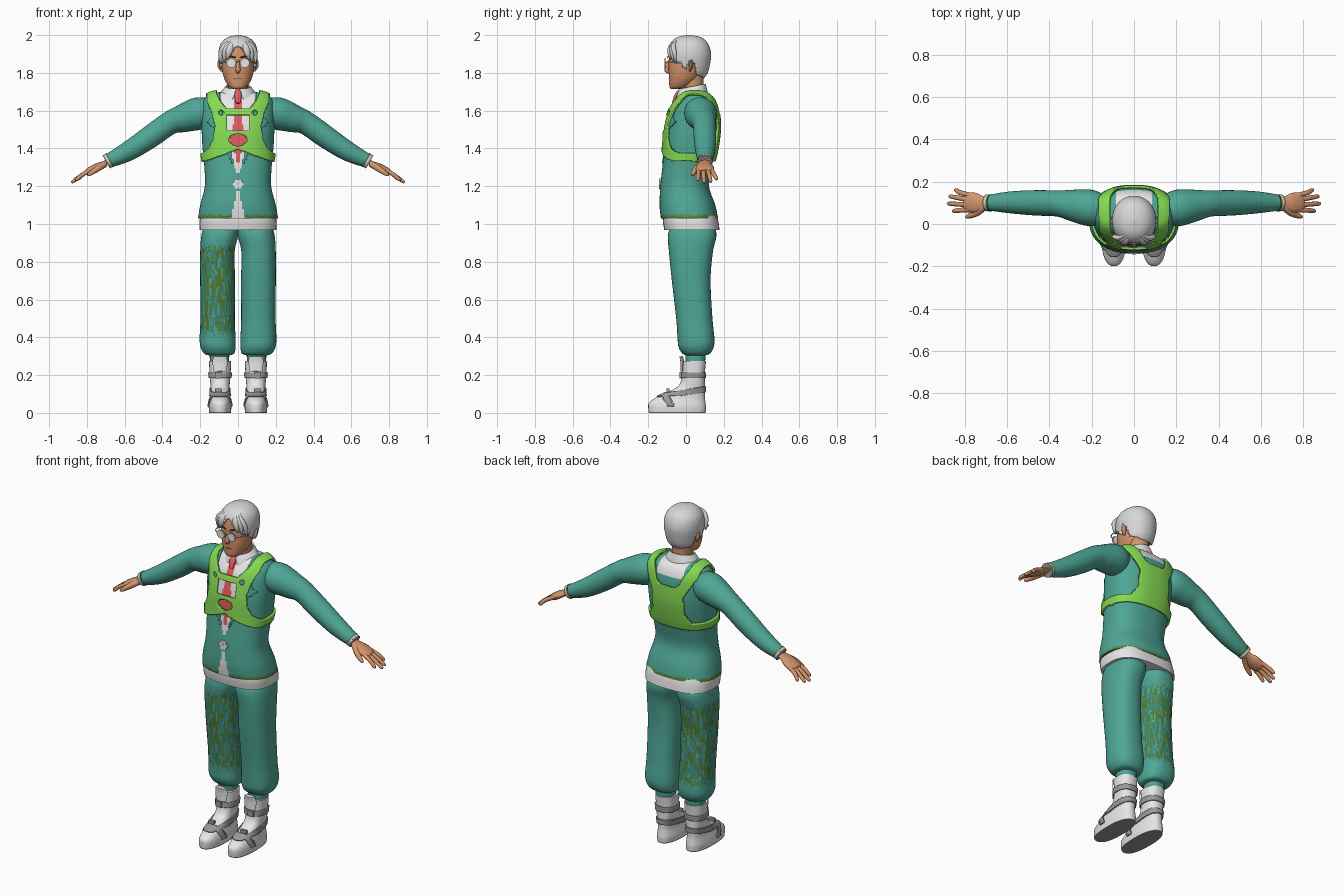
import bpy, bmesh, math, random
from mathutils import Vector

random.seed(4)
cube = bpy.data.objects.get("Cube")
if cube:
    bpy.data.objects.remove(cube)

COLOURS = {
    "teal": (.078, .385, .305), "lime": (.24, .71, .085), "white": (.8, .8, .8),
    "hair_grey": (.68, .68, .69), "skin": (.66, .3, .15), "red": (.75, .11, .115),
    "olive": (.09, .2, .025), "blue_teal": (.045, .26, .25),
    "strap_grey": (.32, .32, .33), "dark_brown": (.1, .05, .03)}
MATS = {}
for key, rgb in COLOURS.items():
    m = bpy.data.materials.new(key)
    m.use_nodes = True
    m.diffuse_color = (*rgb, 1)
    m.node_tree.nodes["Principled BSDF"].inputs["Base Color"].default_value = (*rgb, 1)
    MATS[key] = m


def lerp(v, table):
    """Piecewise linear lookup."""
    if v <= table[0][0]:
        return table[0][1]
    for (a, fa), (b, fb) in zip(table, table[1:]):
        if v <= b:
            return fa + (fb - fa) * (v - a) / (b - a)
    return table[-1][1]


def smooth_rings(rings, rows):
    """Catmull-Rom sampling of a list of ring tuples."""
    n = len(rings) - 1
    for k in range(rows + 1):
        i = min(int(k * n / rows), n - 1)
        t = k * n / rows - i
        quad = [rings[max(0, min(n, i + d))] for d in (-1, 0, 1, 2)]
        yield [.5 * (2 * b + (c - a) * t + (2 * a - 5 * b + 4 * c - d) * t * t
                     + (3 * b - a - 3 * c + d) * t ** 3) for a, b, c, d in zip(*quad)]


def skin_rings(name, loops, colours, pick=None, keep=None, off=0, thick=0):
    """Join point loops into a closed surface; optionally offset, trim and colour it by rule."""
    bm = bmesh.new()
    rows = [[bm.verts.new(p) for p in loop] for loop in loops]
    n = len(rows[0])
    columns = {}
    for a, b in zip(rows, rows[1:]):
        for j in range(n):
            k = (j + 1) % n
            columns[bm.faces.new((a[j], a[k], b[k], b[j]))] = j
    columns[bm.faces.new(rows[0][::-1])] = 0
    columns[bm.faces.new(rows[-1])] = 0
    bm.normal_update()
    if off:
        for v, normal in [(v, v.normal.copy()) for v in bm.verts]:
            v.co += normal * off
    if pick:
        for f, j in columns.items():
            f.material_index = colours.index(pick(f.calc_center_median(), j))
    if keep:
        lost = [f for f in bm.faces if not keep(f.calc_center_median())]
        bmesh.ops.delete(bm, geom=lost, context="FACES")
    mesh = bpy.data.meshes.new(name)
    bm.to_mesh(mesh)
    bm.free()
    ob = bpy.data.objects.new(name, mesh)
    bpy.context.collection.objects.link(ob)
    for c in colours:
        mesh.materials.append(MATS[c])
    mesh.shade_smooth()
    mesh.set_sharp_from_angle(angle=math.radians(50))
    if thick:
        mod = ob.modifiers.new("thickness", "SOLIDIFY")
        mod.thickness = thick


def body(name, rings, colours, rows=30, cols=40, power=2.4, tilt=0, **rules):
    """Upright form from rings of (z, centre x, half width, front y, back y)."""
    loops = []
    for z, cx, hx, yf, yb in smooth_rings(rings, rows):
        loop = []
        for j in range(cols):
            c, s = math.cos(math.tau * j / cols), math.sin(math.tau * j / cols)
            x = math.copysign(abs(c) ** (2 / power), c) * hx
            y = math.copysign(abs(s) ** (2 / power), s) * (yb - yf) / 2 + (yf + yb) / 2
            loop.append((cx + x, y, z + tilt * y))
        loops.append(loop)
    skin_rings(name, loops, colours, **rules)


def tube(name, path, colour, side=1, flat=1, rows=16, cols=16):
    """Tapered tube through points of (x, y, z, radius)."""
    pts = [(Vector((p[0] * side, p[1], p[2])), p[3]) for p in smooth_rings(path, rows)]
    whole = (pts[-1][0] - pts[0][0]).normalized()
    ref = Vector((0, 1, 0)) if abs(whole.z) > .8 else Vector((0, 0, 1))
    loops = []
    for i, (p, r) in enumerate(pts):
        t = (pts[min(i + 1, rows)][0] - pts[max(i - 1, 0)][0]).normalized()
        u = t.cross(ref).normalized()
        v = t.cross(u)
        loops.append([p + u * r * math.cos(a) + v * r * flat * math.sin(a)
                      for a in (math.tau * j / cols for j in range(cols))])
    skin_rings(name, loops, [colour])


def disc(name, radius, depth, location, colour):
    """Round plate facing the front."""
    bpy.ops.mesh.primitive_cylinder_add(vertices=28, radius=radius, depth=depth, location=location,
                                        rotation=(math.pi / 2, 0, 0))
    bpy.context.object.name = name
    bpy.context.object.data.materials.append(MATS[colour])


# Jacket with shirt front, tie and hem trim
TORSO = [(1.03, 0, .212, -.133, .17), (1.10, 0, .2, -.14, .155), (1.2, 0, .176, -.136, .122),
         (1.3, 0, .178, -.125, .135), (1.38, 0, .186, -.116, .155), (1.48, 0, .192, -.11, .17),
         (1.56, 0, .193, -.095, .17), (1.62, 0, .19, -.075, .163), (1.66, 0, .18, -.05, .148),
         (1.685, 0, .15, -.03, .128), (1.7, 0, .09, -.01, .1)]
NECKLINE = [(1.26, 0), (1.31, .022), (1.39, .042), (1.5, .07), (1.6, .085), (1.7, .1)]
TIE = [(1.31, .003), (1.37, .012), (1.41, .046), (1.48, .046), (1.485, .028), (1.6, .02), (1.7, .018)]


def jacket_colour(c, j):
    x, z = abs(c.x), c.z
    if c.y < 0:
        if z < 1.2 and x < (1.2 - z) * .22:
            return "white"
        if z > 1.26 and x < lerp(z, NECKLINE):
            return "red" if z > 1.31 and x < lerp(z, TIE) else "white"
    elif z > 1.63 and x < .085:
        return "white"
    return "olive" if z < 1.038 + random.random() * .016 else "teal"


def in_lapel(c):
    edge = lerp(c.z, [(1.27, 0), (1.4, .07), (1.5, .12), (1.54, .165), (1.56, .14), (1.68, .12)])
    return c.y < 0 and c.z > 1.28 and lerp(c.z, NECKLINE) < abs(c.x) < edge


def in_vest(c):
    x, z = abs(c.x), c.z
    if c.y < .03:
        if 1.335 + max(0, .06 - .35 * x) < z < 1.375:
            return True
        outer = lerp(z, [(1.375, .19), (1.405, .155), (1.45, .132), (1.52, .122), (1.6, .143), (1.65, .165)])
        hole = (x < .065 and 1.495 < z < 1.578) or math.hypot(x / .048, (z - 1.445) / .032) < 1
        spot = math.hypot(x - .09, z - 1.59) < .014
        neck = z > 1.61 and x < lerp(z, [(1.61, .062), (1.66, .1), (1.69, .115)])
        return z > 1.395 - .33 * x and x < outer and not (hole or spot or neck)
    if 1.33 < z < 1.372:
        return True
    outer = lerp(z, [(1.37, .14), (1.42, .105), (1.53, .1), (1.6, .14), (1.65, .168)])
    neck = z > 1.58 and x < lerp(z, [(1.58, .05), (1.6, .075), (1.66, .1), (1.69, .115)])
    return z > 1.33 and x < outer and not neck


body("jacket", TORSO, ["teal", "white", "red", "olive"], rows=160, cols=180, pick=jacket_colour)
body("lapels", TORSO, ["teal"], rows=120, cols=140, keep=in_lapel, off=.005, thick=.005)
body("safety_vest", TORSO, ["lime"], rows=190, cols=200, keep=in_vest, off=.014, thick=.013)
body("shirt_tail", [(.968, 0, .203, -.115, .178), (1.02, 0, .203, -.123, .17),
                    (1.07, 0, .19, -.12, .155)], ["white"], power=2.8)
for k in range(6):
    a = math.tau * k / 6
    disc("brooch_petal", .011, .008, (.018 * math.cos(a), -.138, 1.213 + .018 * math.sin(a)), "white")
disc("brooch_centre", .009, .012, (0, -.138, 1.213), "hair_grey")

# Shirt collar, tie knot and neck
body("neck", [(1.62, 0, .06, -.03, .1), (1.7, 0, .052, -.02, .092), (1.79, 0, .056, -.03, .095)], ["skin"], power=2)
body("collar", [(1.635, 0, .114, -.062, .122), (1.685, 0, .094, -.052, .113), (1.722, 0, .066, -.036, .104)],
     ["white"], tilt=.2, power=2, cols=80, thick=.008,
     keep=lambda c: math.hypot(c.x, c.y - .03) > .04
     and (c.y > 0 or abs(c.x) > .01 + max(0, 1.7 - c.z) * .5))
tube("tie_knot", [(0, -.03, 1.71, .014), (0, -.052, 1.68, .019), (0, -.068, 1.64, .012)], "red", flat=.5)

# Trousers, with a speckled patch on the right leg
LEG = [(.305, .1, .055, 0, .1), (.315, .1, .08, -.02, .128), (.35, .106, .093, -.04, .147),
       (.4, .108, .095, -.045, .15), (.5, .108, .091, -.052, .14), (.7, .108, .092, -.075, .13),
       (.85, .109, .091, -.09, .142), (.93, .098, .097, -.096, .16), (.975, .092, .092, -.085, .155),
       (1.01, .085, .08, -.06, .13)]
BOOT = [(0, .095, .057, -.197, .104), (.03, .095, .06, -.2, .106), (.055, .095, .057, -.195, .103),
        (.08, .095, .052, -.16, .1), (.115, .095, .049, -.085, .1), (.15, .095, .051, -.035, .1),
        (.21, .095, .056, -.02, .1), (.275, .095, .058, -.022, .106)]
speckle = {}


def patch_colour(c, j):
    if random.random() < .38 or j not in speckle:
        speckle[j] = random.choice(("olive", "olive", "blue_teal", "blue_teal", "teal"))
    return speckle[j] if .42 < c.z + random.uniform(-.015, .015) < .88 else "teal"


def mirrored(rings, side):
    return [(r[0], r[1] * side, *r[2:]) for r in rings]


def in_strap(c):
    ankle = abs(c.z - .2) < .014 or abs(c.z - .115 - .15 * (c.y - .04)) < .015
    return (ankle and c.z > .09) or (-.115 < c.y + .6 * (c.z - .07) < -.08 and c.z > .035)


for side, label in ((1, "left"), (-1, "right")):
    leg = mirrored(LEG, side)
    if side == 1:
        body("left_trouser_leg", leg, ["teal"], rows=50)
    else:
        body("right_trouser_leg", leg, ["teal", "olive", "blue_teal"], rows=160, cols=84, pick=patch_colour)
    body(label + "_ankle_cuff", mirrored([(.25, .098, .05, 0, .1), (.33, .098, .053, -.005, .105)], side),
         ["teal"], rows=6)
    # Boots with tongue and buckled straps
    boot = mirrored(BOOT, side)
    body(label + "_boot", boot, ["white", "strap_grey"],
         pick=lambda c, j: "strap_grey" if c.z < .003 else "white")
    tube(label + "_boot_tongue", [(.095, -.022, .22, .034), (.095, -.02, .27, .04), (.095, -.026, .3, .034)],
         "white", side, flat=.25, rows=8)
    body(label + "_boot_straps", boot, ["strap_grey"], rows=90, cols=90, keep=in_strap, off=.007, thick=.007)
    for z, y in ((.2, -.028), (.112, -.095)):
        bpy.ops.mesh.primitive_cube_add(size=1, location=(side * .105, y, z))
        buckle = bpy.context.object
        buckle.name = label + "_boot_buckle"
        buckle.scale = (.035, .014, .034)
        buckle.data.materials.append(MATS["strap_grey"])

    # Sleeves and hands
    tube(label + "_sleeve", [(.13, .068, 1.59, .06), (.17, .07, 1.59, .079), (.22, .078, 1.582, .086),
                             (.29, .088, 1.56, .075), (.36, .097, 1.535, .062), (.46, .1, 1.465, .06),
                             (.56, .102, 1.398, .054), (.63, .102, 1.36, .046), (.685, .1, 1.335, .037)],
         "teal", side, rows=48, cols=32)
    for k, colour in enumerate(("olive", "hair_grey", "strap_grey")):
        x = .676 + .007 * k
        tube(label + "_cuff_trim", [(x, .1, 1.34 - .004 * k, .041 - .001 * k), (x + .007, .1, 1.336 - .004 * k, .04)],
             colour, side, rows=2, cols=20)
    tube(label + "_palm", [(.67, .1, 1.342, .03), (.71, .1, 1.32, .031), (.745, .1, 1.303, .046),
                           (.78, .102, 1.284, .047), (.8, .104, 1.274, .036)], "skin", side, flat=.42)
    for finger, y0, y1, tip in (("index", .068, .062, .86), ("middle", .09, .096, .882),
                                ("ring", .113, .13, .875), ("little", .135, .16, .85)):
        tube(f"{label}_{finger}_finger", [(.77, y0, 1.29, .012), (.82, (y0 + y1) / 2, 1.264, .0115),
                                          (tip - .008, y1, 1.226 + (.88 - tip) * .5, .0095),
                                          (tip, y1, 1.22 + (.88 - tip) * .5, .004)], "skin", side, rows=9, cols=10)
    tube(label + "_thumb", [(.705, .085, 1.318, .018), (.745, .052, 1.292, .016),
                            (.785, .036, 1.265, .011), (.797, .032, 1.258, .004)], "skin", side, rows=9, cols=10)

    # Ear, brow, spectacles and parted fringe
    tube(label + "_ear", [(.083, .02, 1.81, .008), (.092, .026, 1.835, .016), (.094, .03, 1.862, .013),
                          (.088, .025, 1.875, .005)], "skin", side, flat=.6, rows=8, cols=10)
    tube(label + "_brow", [(.012, -.096, 1.88, .003), (.036, -.093, 1.887, .004), (.06, -.08, 1.882, .002)],
         "dark_brown", side, rows=6, cols=8)
    disc(label + "_spectacle_rim", .025, .006, (side * .036, -.11, 1.852), "hair_grey")
    disc(label + "_spectacle_lens", .021, .009, (side * .036, -.11, 1.852), "white")
    tube(label + "_spectacle_arm", [(.06, -.108, 1.856, .003), (.086, -.085, 1.857, .003), (.096, .025, 1.86, .003)],
         "hair_grey", side, rows=8, cols=6)
    for k in range(3):
        x = .05 + k * .019
        tube(label + "_fringe_lock", [(.012 + k * .014, -.05, 1.968, .01),
                                      (x * .75, -.08 + k * .007, 1.94, .018), (x, -.087 + k * .013, 1.905, .016),
                                      (x + .006, -.084 + k * .016, 1.872 - k * .012, .003)],
             "hair_grey", side, flat=.7, rows=10, cols=10)

# Head
body("head", [(1.715, 0, .028, -.08, -.03), (1.73, 0, .05, -.088, .02), (1.77, 0, .073, -.09, .065),
              (1.82, 0, .085, -.092, .09), (1.88, 0, .088, -.09, .105), (1.94, 0, .078, -.076, .1),
              (1.975, 0, .04, -.035, .06)], ["skin"], power=2.2)
tube("nose", [(0, -.088, 1.868, .007), (0, -.098, 1.84, .01), (0, -.102, 1.815, .013), (0, -.09, 1.803, .009)],
     "skin", rows=10)
tube("mouth", [(-.02, -.087, 1.768, .0015), (0, -.089, 1.769, .003), (.02, -.087, 1.768, .0015)],
     "dark_brown", rows=8, cols=8)
tube("spectacle_bridge", [(-.014, -.11, 1.856, .003), (0, -.112, 1.86, .003), (.014, -.11, 1.856, .003)],
     "hair_grey", rows=6, cols=6)


# Hair cap trimmed along the hairline
def in_hair(c):
    if c.y < -.02:
        return c.z > lerp(abs(c.x), [(0, 1.945), (.02, 1.935), (.045, 1.89), (.08, 1.86), (.1, 1.84)])
    return c.z > lerp(c.y, [(-.02, 1.835), (.0, 1.82), (.02, 1.865), (.045, 1.85), (.06, 1.79), (.1, 1.772)])


body("hair", [(1.765, 0, .072, -.08, .09), (1.8, 0, .089, -.09, .115), (1.85, 0, .1, -.098, .128),
              (1.9, 0, .104, -.1, .133), (1.945, 0, .096, -.089, .122), (1.975, 0, .074, -.067, .1),
              (1.992, 0, .045, -.037, .07), (2.0, 0, .008, .005, .025)],
     ["hair_grey"], rows=64, cols=84, power=2.1, keep=in_hair, thick=.014)
